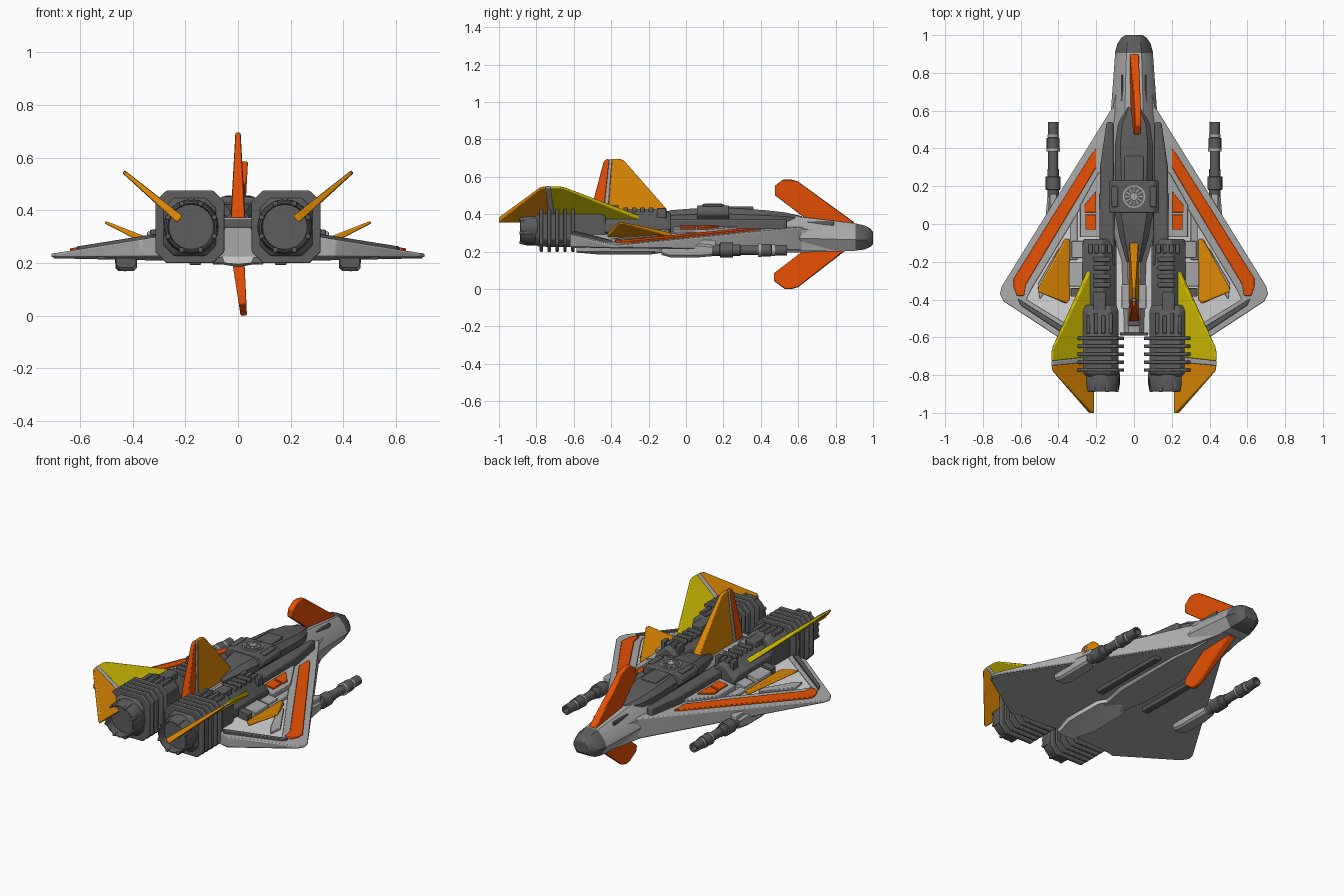
import bpy, bmesh, math
from mathutils import Vector

if "Cube" in bpy.data.objects:
    bpy.data.objects.remove(bpy.data.objects["Cube"])


def mat(name, r, g, b):
    m = bpy.data.materials.new(name)
    m.diffuse_color = (r, g, b, 1)
    m.use_nodes = True
    m.node_tree.nodes["Principled BSDF"].inputs["Base Color"].default_value = m.diffuse_color
    return m


DARK = mat("dark_grey", .11, .11, .11)
MID = mat("mid_grey", .4, .4, .4)
LIGHT = mat("light_grey", .66, .66, .66)
RED = mat("orange_red", .8, .08, .001)
AMBER = mat("amber", .74, .25, .001)
YELLOW = mat("yellow", .64, .52, .001)


def loft(name, rings, mats, mirror=False, bevel=0, rule=None):
    """Skin equal-length rings of points, cap both ends."""
    bm = bmesh.new()
    vs = [[bm.verts.new(p) for p in r] for r in rings]
    n = len(rings[0])
    for a, b in zip(vs, vs[1:]):
        for i in range(n):
            j = (i + 1) % n
            bm.faces.new((a[i], a[j], b[j], b[i]))
    bm.faces.new(vs[0])
    bm.faces.new(vs[-1])
    bmesh.ops.recalc_face_normals(bm, faces=bm.faces)
    for f in bm.faces:
        f.smooth = True
        if rule:
            f.material_index = rule(f.calc_center_median(), f.normal)
    me = bpy.data.meshes.new(name)
    bm.to_mesh(me)
    bm.free()
    me.set_sharp_from_angle(angle=math.radians(32))
    for m in (mats if isinstance(mats, list) else [mats]):
        me.materials.append(m)
    ob = bpy.data.objects.new(name, me)
    bpy.context.collection.objects.link(ob)
    if bevel:
        bv = ob.modifiers.new("bevel", 'BEVEL')
        bv.width, bv.segments, bv.limit_method = bevel, 2, 'ANGLE'
    if mirror:
        ob.modifiers.new("mirror", 'MIRROR')
    return ob


def box(name, x0, x1, y0, y1, z0, z1, m, mirror=True, bevel=.006):
    q = [(x0, y0), (x1, y0), (x1, y1), (x0, y1)]
    return loft(name, [[(x, y, z) for x, y in q] for z in (z0, z1)], m, mirror, bevel)


def lathe(name, cx, cz, prof, m, mirror=True, n=24):
    """Round part along y from (y, radius) pairs."""
    a = [math.tau * i / n for i in range(n)]
    return loft(name, [[(cx + r * math.cos(t), y, cz + r * math.sin(t)) for t in a]
                       for y, r in prof], m, mirror)


def octo(cx, cz, hw, hh, c, y):
    p = [(hw, hh - c), (hw - c, hh), (c - hw, hh), (-hw, hh - c),
         (-hw, c - hh), (c - hw, -hh), (hw - c, -hh), (hw, c - hh)]
    return [(cx + x, y, cz + z) for x, z in p]


def top(x):
    """Height of the sloping wing surface."""
    return .235 + .16 * (.71 - x)


def plate(name, pts, lo, hi, m, bevel=.003, rule=None, floor=None):
    """Plate following the wing slope, mirrored; floor gives a flat underside rising aft."""
    bot = [(x, y, floor + .013 * (.85 - y) if floor else top(x) + lo) for x, y in pts]
    return loft(name, [bot, [(x, y, top(x) + hi) for x, y in pts]], m, True, bevel, rule)


def fin(name, prof, base, tip, t0, t1, m, mirror=False):
    """Tapered fin: prof is (span fraction, y); base and tip are (x, z)."""
    b, t = Vector(base), Vector(tip)
    n = Vector((b.y - t.y, t.x - b.x)).normalized()
    rings = []
    for side in (-1, 1):
        r = []
        for s, y in prof:
            p = b.lerp(t, s) + n * side * (t0 + (t1 - t0) * s)
            r.append((p.x, y, p.y))
        rings.append(r)
    return loft(name, rings, m, mirror, .005)


# Fuselage with dark nose cap
def hull_ring(y, w, zt, zb):
    h = [(.4 * w, zt), (.8 * w, zb + .72 * (zt - zb)), (w, zb + .4 * (zt - zb)), (.65 * w, zb)]
    return [(x, y, z) for x, z in h] + [(-x, y, z) for x, z in reversed(h)]


loft("fuselage", [hull_ring(*s) for s in [
    (-.58, .075, .36, .2), (-.2, .085, .37, .195), (0, .14, .39, .195), (.45, .145, .395, .195),
    (.6, .122, .388, .195), (.905, .1, .352, .205), (.91, .1, .35, .206), (.955, .088, .34, .212),
    (.985, .068, .325, .225), (1, .045, .305, .24)]], [MID, DARK], rule=lambda c, n: int(c.y > .907))
box("nose_slit", .058, .07, .65, .79, .34, .362, DARK, bevel=.003)

# Canopy spine
loft("canopy", [octo(0, .36, w, h, .45 * min(w, h), y) for y, w, h in [
    (-.2, .04, .03), (-.08, .075, .062), (.05, .1, .072), (.22, .1, .075), (.42, .1, .062),
    (.53, .085, .05), (.62, .04, .03)]], DARK)
box("canopy_ridge", -.05, .05, .2, .36, .4, .442, DARK, False)
loft("side_fairing", [[(x, y, z) for x, y in [
    (.11, .54), (.145, .54), (.18, .3), (.185, -.22), (.1, -.22)]] for z in (.27, .375)], DARK, True, .012)

# Turret box and dish
loft("turret_box", [octo(0, .41, .13, .038, .025, y) for y in (.06, .23)], DARK, bevel=.006)
box("turret_clamp", .085, .118, .09, .2, .44, .456, DARK)


def disc(name, r, z0, z1, m):
    a = [math.tau * i / 24 for i in range(24)]
    loft(name, [[(r * math.cos(t), .145 + r * math.sin(t), z) for t in a] for z in (z0, z1)], m)


disc("dish_rim", .06, .44, .453, MID)
disc("dish_face", .052, .45, .455, DARK)
disc("dish_hub", .018, .45, .458, MID)
for i in range(12):
    t = math.tau * i / 12
    d, e = Vector((math.cos(t), math.sin(t))), Vector((-math.sin(t), math.cos(t))) * .003
    q = [d * .024 - e, d * .047 - e, d * .047 + e, d * .024 + e]
    loft("dish_spoke", [[(p.x, p.y + .145, z) for p in q] for z in (.453, .457)], MID)

# Wing slab: light top, grey edge and underside
plate("wing", [(0, .85), (.06, .85), (.115, .6), (.69, -.34), (.7, -.37), (.68, -.405),
               (.36, -.615), (.3, -.6), (0, -.58)], 0, -.012, [MID, LIGHT], 0,
      lambda c, n: int(n.z > .7), floor=.202)
# Raised wing rim
plate("wing_rim", [(.1, .63), (.125, .6), (.7, -.33), (.71, -.37), (.69, -.41), (.37, -.62), (.29, -.61),
                   (.29, -.57), (.57, -.4), (.54, -.34), (.17, .27), (.1, .27)], 0, 0, MID, .005, floor=.206)
plate("leading_stripe", [(.2, .4), (.225, .37), (.638, -.29), (.638, -.33), (.62, -.38), (.582, -.38),
                         (.572, -.32), (.2, .3)], -.01, .009, RED)
plate("trailing_strip", [(.615, -.395), (.6, -.43), (.33, -.61), (.31, -.585)], -.01, .012, DARK)
# Wing root panels
plate("root_panel", [(.16, .28), (.19, .27), (.285, .1), (.285, -.07), (.16, -.07)], -.03, .014, MID)
plate("root_tile_front", [(.2, .175), (.262, .1), (.262, .062), (.2, .062)], 0, .023, RED, .002)
plate("root_tile_rear", [(.2, .05), (.258, .05), (.258, -.03), (.2, -.03)], 0, .023, RED, .002)
plate("inner_step", [(.3, .06), (.34, -.01), (.34, -.19), (.3, -.19)], -.03, .004, MID)
plate("inner_rail", [(.4, -.13), (.51, -.32), (.5, -.4), (.47, -.36), (.38, -.16)], -.03, .002, MID)
plate("wing_block", [(.27, -.2), (.345, -.2), (.345, -.33), (.27, -.33)], -.03, .025, MID)
plate("wing_block_front", [(.27, -.09), (.33, -.09), (.33, -.18), (.27, -.18)], -.03, .015, MID)
plate("wing_vent", [(.26, -.34), (.335, -.34), (.335, -.385), (.26, -.385)], -.03, .03, DARK)

# Belly keel block
loft("belly_block", [[(w, y, .225), (-w, y, .225), (-.85 * w, y, .2), (0, y, z), (.85 * w, y, .2)]
                     for y, w, z in [(-.08, .03, .2), (-.2, .105, .184), (-.45, .105, .184), (-.585, .06, .195)]], LIGHT)
box("belly_channel", .14, .185, -.1, .4, .192, .23, DARK)

# Deck between the engines
box("tail_deck", -.065, .065, -.45, -.32, .34, .373, MID, False)
box("tail_hatch", -.03, .03, -.54, -.48, .34, .366, DARK, False)
box("tail_lip", -.075, .075, -.59, -.575, .335, .365, DARK, False, .003)

# Engines
EX, EZ = .183, .337
loft("intake_block", [octo(EX, .33, w, h, .07, y) for y, w, h in [
    (-.45, .09, .095), (-.12, .09, .095), (-.08, .085, .075)]], DARK, True, .005)
for i in range(4):
    box("intake_cell", .118 + i * .034, .142 + i * .034, -.155, -.105, .38, .434, DARK, bevel=.004)
for i in range(4):
    box("intake_bar", .125, .215, -.2 - i * .045, -.175 - i * .045, .41, .436, DARK, bevel=.004)
box("intake_spine", .15, .215, -.46, -.36, .4, .45, DARK)
loft("engine_core", [octo(EX, EZ, w, h, .04, y) for y, w, h in [
    (-.81, .085, .09), (-.79, .1, .11), (-.46, .1, .115), (-.43, .09, .1)]], DARK, True, .005)
for i in range(4):
    box("engine_flute", .112 + i * .04, .132 + i * .04, -.58, -.47 - .015 * (i % 2), .44, .462, DARK, bevel=.004)
for i in range(5):
    y = -.605 - i * .042
    loft("engine_rib", [octo(EX, EZ, .131, .138, .042, y + d) for d in (-.009, .009)], DARK, True, .005)
lathe("nozzle", .178, EZ, [(-.78, .1), (-.8, .105), (-.85, .103), (-.885, .096), (-.887, .09), (-.84, .085)], DARK)
for i in range(8):
    t = math.tau * (i + .5) / 8
    cx, cz = .178 + .095 * math.cos(t), EZ + .095 * math.sin(t)
    box("nozzle_petal", cx - .009, cx + .009, -.89, -.82, cz - .009, cz + .009, DARK, bevel=.004)

# Large canted engine fins in three colours
B, T = (.22, .365), (.435, .547)
fin("engine_fin_front", [(.08, -.24), (.97, -.65), (1, -.68), (1, -.725), (0, -.7), (0, -.25)], B, T, .016, .006, YELLOW, True)
fin("engine_fin_band", [(1, -.725), (1, -.75), (0, -.73), (0, -.7)], B, T, .018, .007, MID, True)
fin("engine_fin_rear", [(1, -.75), (.97, -.78), (.05, -1), (0, -1), (0, -.73)], B, T, .016, .006, AMBER, True)

# Small wing fins
fin("wing_fin", [(0, -.08), (.12, -.08), (1, -.335), (1, -.36), (.1, -.42), (0, -.4)],
    (.345, .283), (.505, .355), .014, .005, AMBER, True)

# Tail fin in three colours
B, T = (0, .37), (0, .695)
fin("tail_fin_front", [(0, -.08), (.2, -.11), (.97, -.33), (1, -.35), (1, -.395), (0, -.42)], B, T, .026, .009, AMBER)
fin("tail_fin_band", [(0, -.42), (1, -.395), (1, -.41), (0, -.445)], B, T, .028, .01, MID)
fin("tail_fin_rear", [(0, -.445), (1, -.41), (1, -.425), (.96, -.44), (.26, -.5), (0, -.515)], B, T, .026, .009, RED)

# Nose fins above and below
fin("nose_fin_upper", [(.08, .9), (.95, .6), (1, .56), (1, .52), (.86, .475), (.67, .475), (.2, .63), (0, .65), (0, .88)],
    (0, .335), (.022, .586), .024, .016, RED)
fin("nose_fin_lower", [(0, .86), (.1, .84), (.95, .6), (1, .56), (1, .53), (.8, .47), (.62, .47), (.1, .62), (0, .62)],
    (0, .22), (.022, 0), .024, .012, RED)

# Underwing guns
loft("gun_fairing", [octo(.425, .206, w, h, .012, y) for y, w, h in [
    (-.13, .037, .024), (-.08, .041, .037), (.06, .041, .037), (.14, .034, .03)]], [MID, DARK], True,
    rule=lambda c, n: int(n.y < -.5))
lathe("gun_barrel", .428, .208, [
    (.02, .03), (.18, .03), (.182, .04), (.25, .04), (.252, .03), (.29, .03), (.292, .026), (.39, .026),
    (.392, .034), (.455, .034), (.457, .028), (.54, .028), (.54, .018), (.5, .018)], DARK, n=16)
lathe("gun_ring", .428, .208, [(.385, .036), (.4, .036)], MID, n=16)
lathe("gun_front_ring", .428, .208, [(.46, .031), (.475, .031)], MID, n=16)
box("gun_pylon", .41, .446, -.06, .16, .2, .262, MID)
